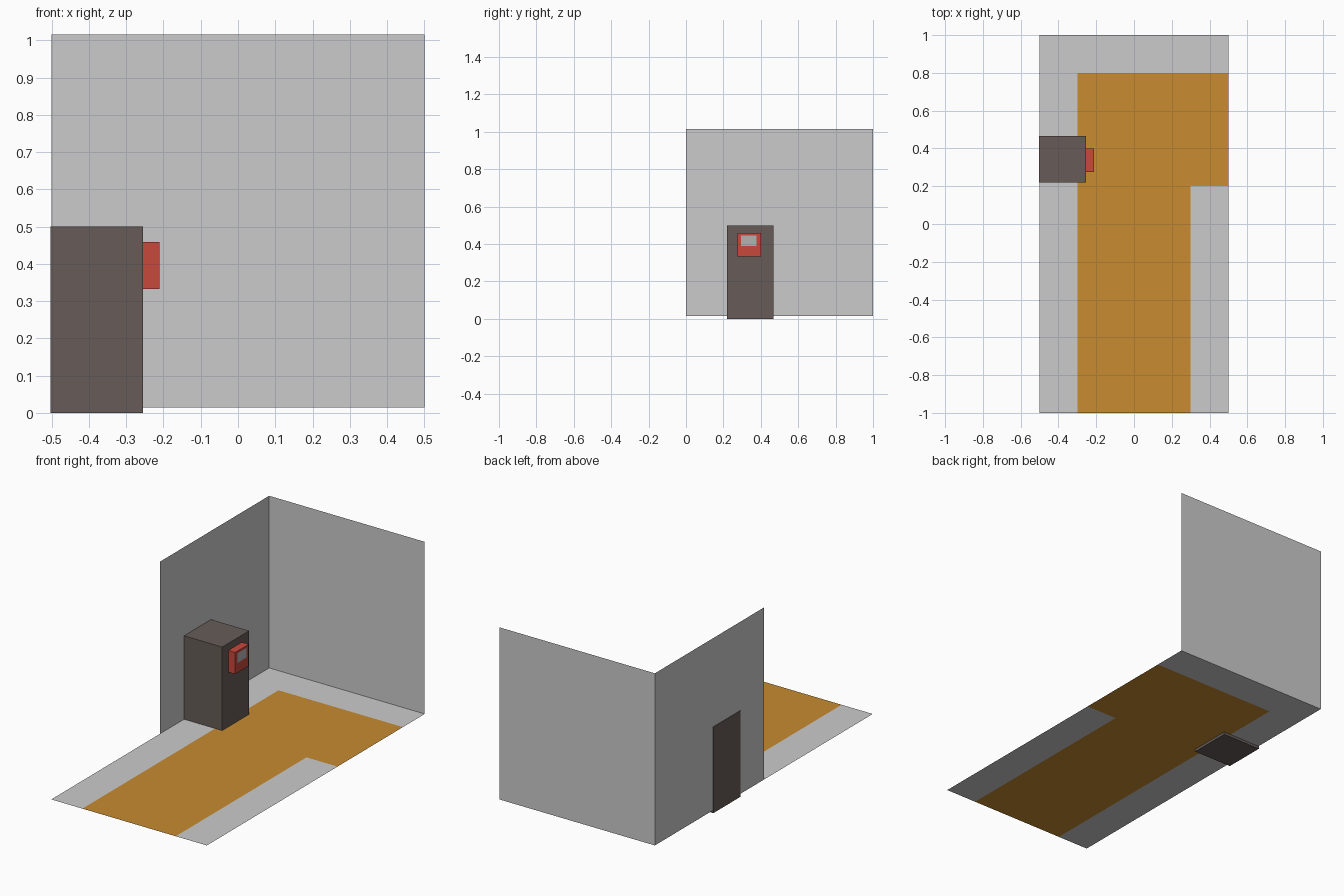
import bpy, bmesh
from mathutils import Vector

if "Cube" in bpy.data.objects:
    bpy.data.objects.remove(bpy.data.objects["Cube"])

def material(name, rgb):
    m = bpy.data.materials.new(name)
    m.diffuse_color = (*rgb, 1)
    m.use_nodes = True
    m.node_tree.nodes["Principled BSDF"].inputs["Base Color"].default_value = m.diffuse_color
    return m

orange = material("orange_path", (0.58, 0.26, 0.03))
brown = material("dark_brown", (0.135, 0.107, 0.098))
red = material("red", (0.58, 0.065, 0.045))

def finish(name, bm, *mats):
    me = bpy.data.meshes.new(name)
    bm.to_mesh(me)
    bm.free()
    for m in mats:
        me.materials.append(m)
    ob = bpy.data.objects.new(name, me)
    bpy.context.collection.objects.link(ob)
    return ob

def sheet(name, outlines, *mats):
    """Flat single-sided polygons."""
    bm = bmesh.new()
    for pts in outlines:
        bm.faces.new([bm.verts.new(p) for p in pts])
    return finish(name, bm, *mats)

def box_bm(lo, hi):
    bm = bmesh.new()
    bmesh.ops.create_cube(bm, size=1)
    lo, hi = Vector(lo), Vector(hi)
    for v in bm.verts:
        v.co = (lo + hi) / 2 + v.co * (hi - lo)
    return bm

Z = 0.015   # floor level
H = 1.015   # wall top

# Floor border around the path, and the L-shaped path
def flat(pts):
    return [(x, y, Z) for x, y in pts]

sheet("floor_border", [
    flat([(-.5, -1), (-.3, -1), (-.3, .8), (.5, .8), (.5, 1), (-.5, 1)]),
    flat([(.3, -1), (.5, -1), (.5, .2), (.3, .2)])])
sheet("floor_path", [
    flat([(-.3, -1), (.3, -1), (.3, .2), (.5, .2), (.5, .8), (-.3, .8)])], orange)

# Walls, facing into the room
sheet("back_wall", [[(-.5, 1, Z), (.5, 1, Z), (.5, 1, H), (-.5, 1, H)]])
sheet("left_wall", [[(-.5, 0, Z), (-.5, 1, Z), (-.5, 1, H), (-.5, 0, H)]])

# Cabinet: two stacked blocks, poking slightly through the wall
for name, z in (("cabinet_lower", 0), ("cabinet_upper", .25)):
    finish(name, box_bm((-.503, .219, z), (-.255, .467, z + .25)), brown)

# Red control box with a flush grey display on its +x face
bm = box_bm((-.255, .275, .333), (-.211, .40, .459))
front = max(bm.faces, key=lambda f: f.calc_center_median().x)
bmesh.ops.inset_individual(bm, faces=[front], thickness=.02)
for v in front.verts:
    v.co.y = .295 if v.co.y < .337 else .378
    v.co.z = .39 if v.co.z < .396 else .446
front.material_index = 1
grey = material("grey_display", (0.45, 0.45, 0.45))
finish("control_box", bm, red, grey)
